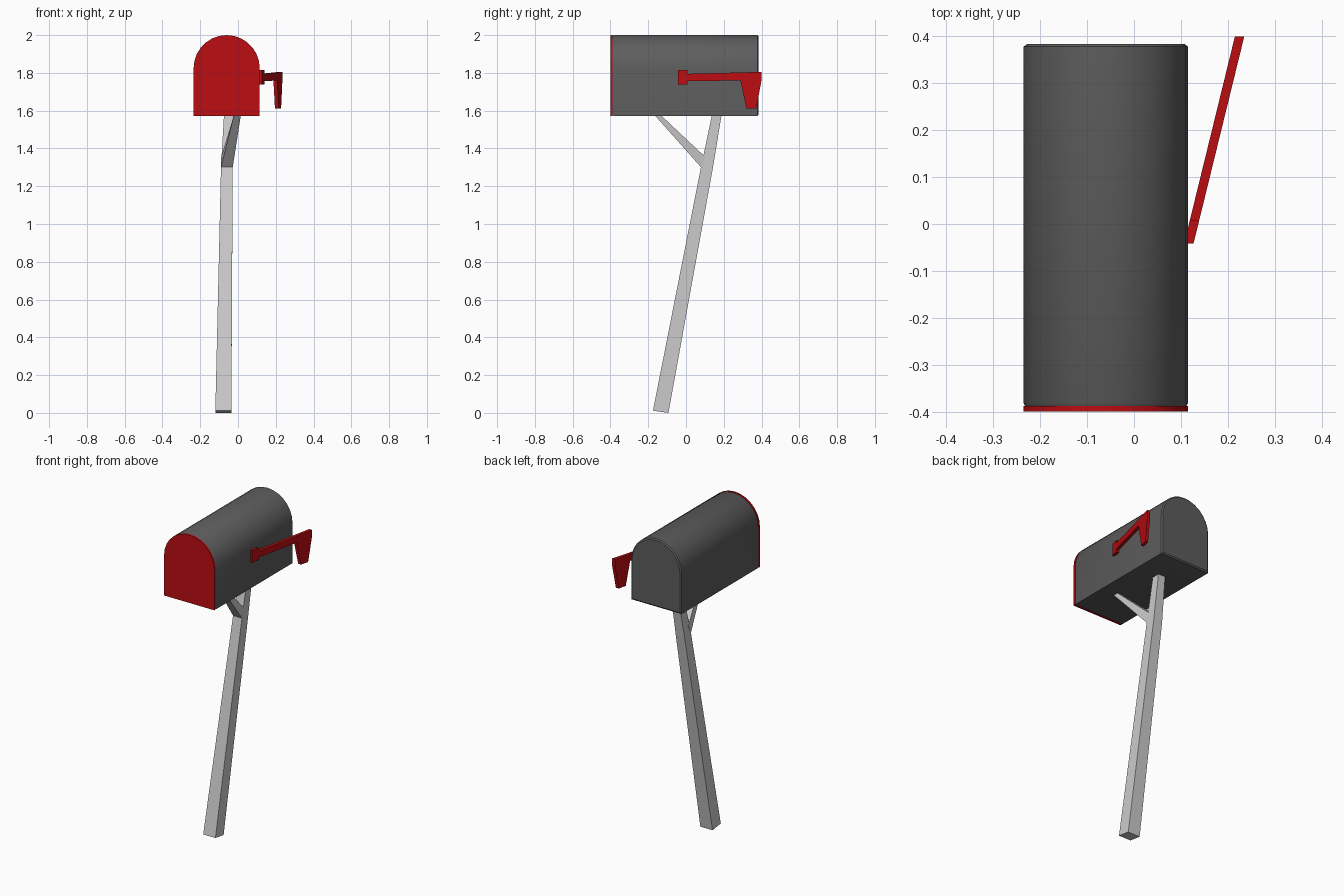
import bpy, bmesh, math

if "Cube" in bpy.data.objects:
    bpy.data.objects.remove(bpy.data.objects["Cube"])


def material(name, rgb):
    m = bpy.data.materials.new(name)
    m.diffuse_color = (*rgb, 1)
    m.use_nodes = True
    m.node_tree.nodes["Principled BSDF"].inputs["Base Color"].default_value = m.diffuse_color
    return m


RED = material("red_paint", (0.5, 0.004, 0.006))
DARK = material("dark_metal", (0.11, 0.11, 0.11))


def loft(name, rings, mat=None, smooth=False):
    """Skin a list of matching rings and cap both ends."""
    bm = bmesh.new()
    loops = [[bm.verts.new(p) for p in ring] for ring in rings]
    n = len(loops[0])
    for a, b in zip(loops, loops[1:]):
        for i in range(n):
            j = (i + 1) % n
            bm.faces.new((a[i], a[j], b[j], b[i]))
    bm.faces.new(loops[0][::-1])
    bm.faces.new(loops[-1])
    bmesh.ops.recalc_face_normals(bm, faces=bm.faces)
    me = bpy.data.meshes.new(name)
    bm.to_mesh(me)
    bm.free()
    ob = bpy.data.objects.new(name, me)
    bpy.context.collection.objects.link(ob)
    if mat:
        me.materials.append(mat)
    if smooth:
        bpy.ops.object.select_all(action='DESELECT')
        ob.select_set(True)
        bpy.context.view_layer.objects.active = ob
        bpy.ops.object.shade_smooth_by_angle(angle=math.radians(30))
    return ob


CX, R, Z0, ZA = -0.06, 0.175, 1.572, 1.825


def arch(y, inset=0.0, seg=14):
    """Arched mailbox outline at depth y."""
    r = R - inset
    pts = [(CX - r, y, Z0 + inset), (CX + r, y, Z0 + inset)]
    for i in range(seg + 1):
        a = math.pi * i / seg
        pts.append((CX + r * math.cos(a), y, ZA + r * math.sin(a)))
    return pts


def rect(x0, x1, y0, y1, zf, zb):
    return [(x0, y0, zf), (x1, y0, zf), (x1, y1, zb), (x0, y1, zb)]


# Mailbox body with slightly narrowed ends
loft("mailbox_body", [arch(-0.388, 0.003), arch(-0.382), arch(0.378), arch(0.384, 0.008)], DARK, True)

# Front door
loft("mailbox_door", [arch(-0.4), arch(-0.388)], RED, True)

# Leaning tapered post
loft("post", [
    rect(-0.12, -0.035, -0.175, -0.093, 0.012, 0.0),
    rect(-0.09, -0.028, 0.08, 0.142, 1.305, 1.295),
    rect(-0.074, -0.025, 0.138, 0.188, 1.58, 1.575)])

# Forked brace running up to the front of the box
loft("post_brace", [
    [(-0.09, 0.08, 1.30), (-0.028, 0.08, 1.30), (-0.028, 0.105, 1.352), (-0.09, 0.105, 1.352)],
    rect(-0.022, 0.015, -0.165, -0.132, 1.575, 1.575)])

# Signal flag, swung out from the side
outline = [(-0.042, 1.738), (0.008, 1.738), (0.008, 1.756), (0.288, 1.76),
           (0.32, 1.612), (0.372, 1.612), (0.4, 1.762), (0.4, 1.805),
           (0.008, 1.795), (0.008, 1.815), (-0.042, 1.815)]


def flag_side(offset):
    return [(0.128 + offset + 0.245 * (y + 0.037), y, z) for y, z in outline]


loft("flag", [flag_side(-0.02), flag_side(0)], RED)
